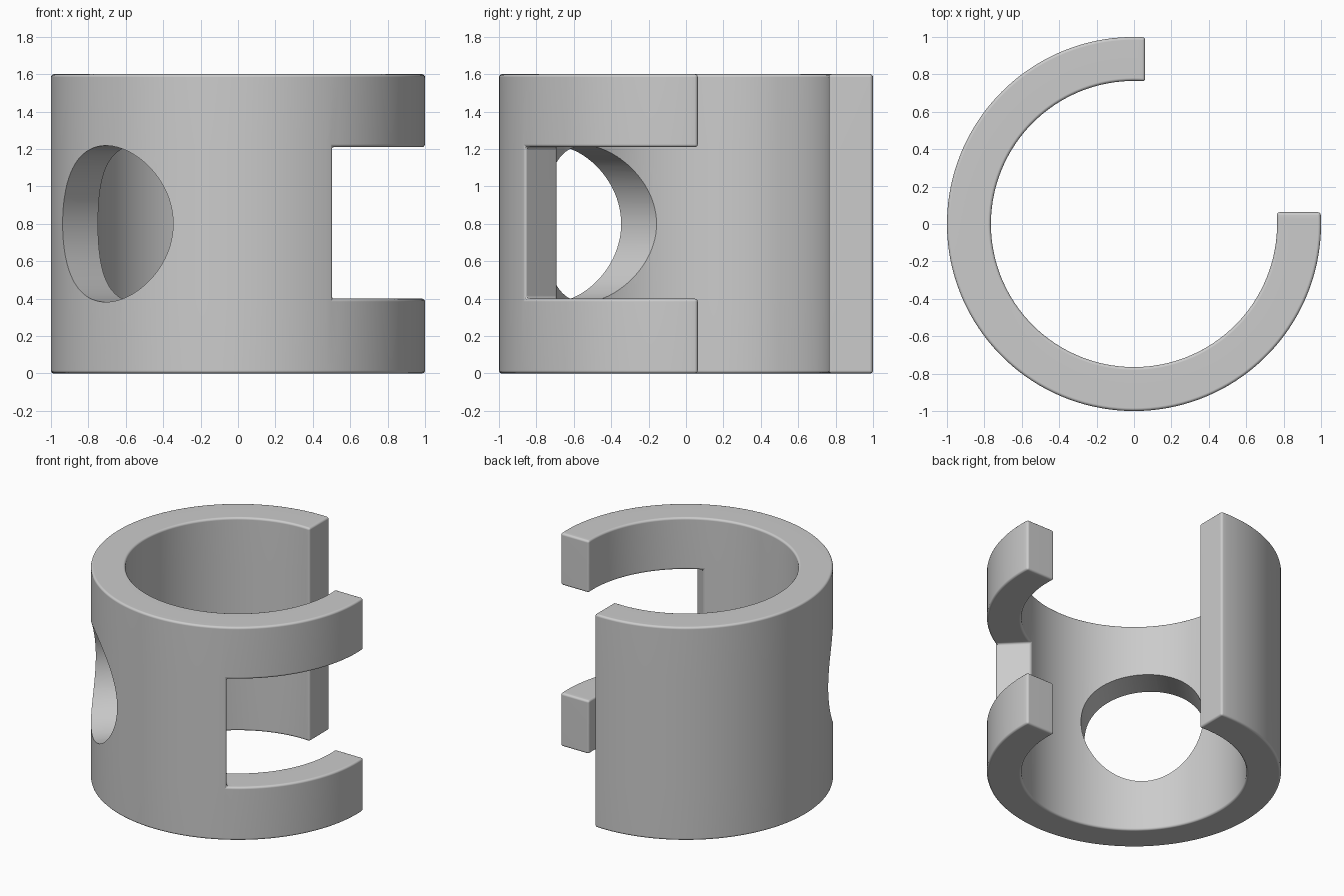
import bpy, bmesh, math
from mathutils import Vector

if "Cube" in bpy.data.objects:
    bpy.data.objects.remove(bpy.data.objects["Cube"])

R_OUT, R_IN = 1.0, 0.765
LEVELS = [0.0, 0.40, 1.21, 1.6]

grey = bpy.data.materials.new("light_grey")
grey.diffuse_color = (0.6, 0.6, 0.6, 1)
grey.use_nodes = True
grey.node_tree.nodes["Principled BSDF"].inputs["Base Color"].default_value = grey.diffuse_color


def key_angles(outer, inner):
    """Angles (0..2pi) of an outer and an inner point on the ring."""
    return [math.atan2(p[1], p[0]) % (2 * math.pi) for p in (outer, inner)]


def on_x(r, x):
    return (x, math.sqrt(r * r - x * x))


def on_y(r, y):
    return (math.sqrt(r * r - y * y), y)


# Three key stations: rear gap face, diagonal slot face, arm end face
gap = key_angles(on_x(R_OUT, 0.06), on_x(R_IN, 0.06))
slot = key_angles((0.51, -0.86), (0.337, -0.687))
end = [a + 2 * math.pi for a in key_angles(on_y(R_OUT, 0.063), on_y(R_IN, 0.063))]
N1, N2 = 84, 28
stations = [[gap[j] + (slot[j] - gap[j]) * i / N1 for j in (0, 1)] for i in range(N1)]
stations += [[slot[j] + (end[j] - slot[j]) * i / N2 for j in (0, 1)] for i in range(N2 + 1)]

# Ring body as cells between stations and levels; the middle level stops at the slot
bm = bmesh.new()
v = [[[bm.verts.new((r * math.cos(a), r * math.sin(a), z)) for r, a in zip((R_OUT, R_IN), s)]
      for z in LEVELS] for s in stations]


def solid(i, k):
    return 0 <= i < N1 + N2 and 0 <= k < 3 and not (k == 1 and i >= N1)


for i in range(N1 + N2):
    for k in range(3):
        if not solid(i, k):
            continue
        for j in (0, 1):
            bm.faces.new((v[i][k][j], v[i + 1][k][j], v[i + 1][k + 1][j], v[i][k + 1][j]))
        for kk, n in ((k, k - 1), (k + 1, k + 1)):
            if not solid(i, n):
                bm.faces.new((v[i][kk][0], v[i + 1][kk][0], v[i + 1][kk][1], v[i][kk][1]))
        for ii, n in ((i, i - 1), (i + 1, i + 1)):
            if not solid(n, k):
                bm.faces.new((v[ii][k][0], v[ii][k + 1][0], v[ii][k + 1][1], v[ii][k][1]))
bmesh.ops.recalc_face_normals(bm, faces=bm.faces[:])
mesh = bpy.data.meshes.new("split_ring")
bm.to_mesh(mesh)
bm.free()
mesh.materials.append(grey)
ring = bpy.data.objects.new("split_ring", mesh)
bpy.context.collection.objects.link(ring)

# Round hole cutter through the front left wall
d = Vector((-1, -1, 0)).normalized()
bpy.ops.mesh.primitive_cylinder_add(vertices=96, radius=0.418, depth=1.2,
                                    location=d * 0.85 + Vector((0, 0, 0.8)))
cutter = bpy.context.object
cutter.name = "hole_cutter"
cutter.rotation_euler = d.to_track_quat('Z', 'Y').to_euler()
cutter.data.materials.append(grey)
cutter.hide_render = True

# Rounded edges first, then the crisp hole
bev = ring.modifiers.new("bevel", 'BEVEL')
bev.width = 0.016
bev.segments = 3
bev.limit_method = 'ANGLE'
bev.angle_limit = math.radians(40)
bev.use_clamp_overlap = False
cut = ring.modifiers.new("hole", 'BOOLEAN')
cut.operation = 'DIFFERENCE'
cut.solver = 'EXACT'
cut.object = cutter

bpy.ops.object.select_all(action='DESELECT')
ring.select_set(True)
bpy.context.view_layer.objects.active = ring
bpy.context.view_layer.update()
for name in ("bevel", "hole"):
    bpy.ops.object.modifier_apply(modifier=name)
bpy.data.objects.remove(cutter, do_unlink=True)

bpy.ops.object.shade_smooth_by_angle(angle=math.radians(38))
wn = ring.modifiers.new("weighted_normals", 'WEIGHTED_NORMAL')
wn.keep_sharp = True
